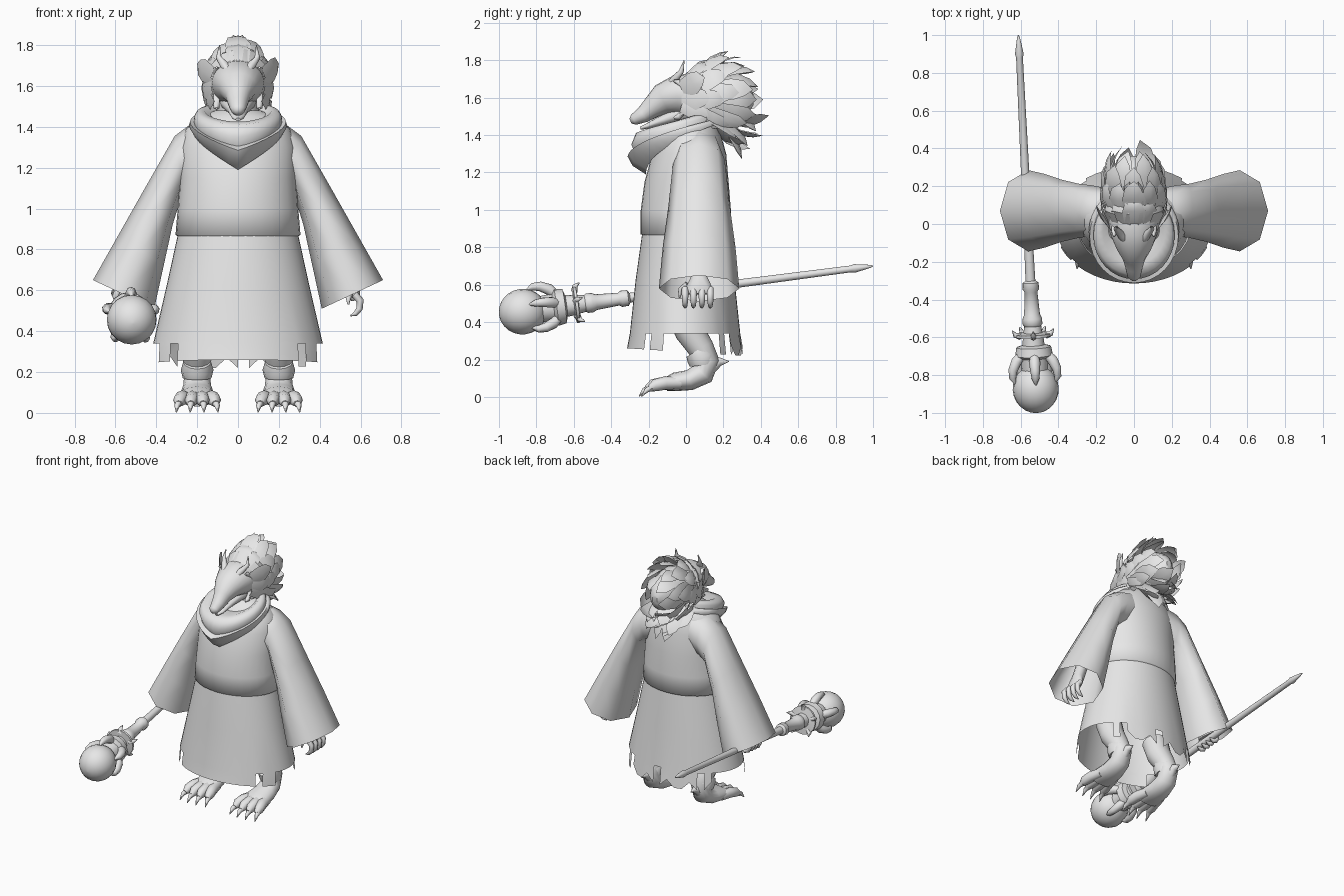
import bpy, bmesh, math, random
from mathutils import Vector

if "Cube" in bpy.data.objects:
    bpy.data.objects.remove(bpy.data.objects["Cube"])

random.seed(4)
grey = bpy.data.materials.new("plain_grey")
grey.diffuse_color = (0.8, 0.8, 0.8, 1)
grey.use_nodes = True
grey.node_tree.nodes["Principled BSDF"].inputs["Base Color"].default_value = grey.diffuse_color
V = Vector


def finish(name, bm, angle=50):
    bmesh.ops.recalc_face_normals(bm, faces=bm.faces)
    me = bpy.data.meshes.new(name)
    bm.to_mesh(me)
    bm.free()
    ob = bpy.data.objects.new(name, me)
    bpy.context.collection.objects.link(ob)
    me.materials.append(grey)
    bpy.ops.object.select_all(action='DESELECT')
    ob.select_set(True)
    bpy.context.view_layer.objects.active = ob
    bpy.ops.object.shade_smooth_by_angle(angle=math.radians(angle))
    return ob


def loft(bm, rings, caps=False, keep=None):
    """Skin closed rings; keep(row, column) can leave faces out."""
    rows = [[bm.verts.new(p) for p in r] for r in rings]
    n = len(rows[0])
    for i in range(len(rows) - 1):
        for j in range(n):
            k = (j + 1) % n
            if keep is None or keep(i, j):
                bm.faces.new((rows[i][j], rows[i][k], rows[i + 1][k], rows[i + 1][j]))
    if caps:
        bm.faces.new(rows[0])
        bm.faces.new(rows[-1])


def tube(bm, pts, radii, sides=10, ref=(0, 0, 1)):
    """Tube along a path; each radius is a number or a pair."""
    pts = [V(p) for p in pts]
    rings = []
    for i, p in enumerate(pts):
        t = (pts[min(i + 1, len(pts) - 1)] - pts[max(i - 1, 0)]).normalized()
        a = t.cross(V(ref)).normalized()
        b = a.cross(t)
        r = radii[i]
        ra, rb = r if isinstance(r, tuple) else (r, r)
        rings.append([p + a * ra * math.cos(q) + b * rb * math.sin(q)
                      for q in (math.tau * k / sides for k in range(sides))])
    loft(bm, rings, True)


def oval(rx, yf, yb, zf, zb, n=48, power=1):
    """Horizontal ring from front (yf, zf) to back (yb, zb); low power makes a V."""
    out = []
    for k in range(n):
        a = math.tau * k / n
        f = (1 - math.cos(a)) / 2
        out.append(V((rx * math.sin(a), yf + (yb - yf) * f, zf + (zb - zf) * f ** power)))
    return out


def blade(bm, root, tip, width, out, bow=0.03):
    """Flat pointed feather with a raised ridge."""
    root, tip, out = V(root), V(tip), V(out).normalized()
    side = (tip - root).cross(out).normalized() * width
    mid = root.lerp(tip, 0.5) + out * bow
    shp = root.lerp(tip, 0.8) + out * bow * 0.6
    pts = [root - side * 0.8, root + out * 0.012, root + side * 0.8,
           mid - side, mid + out * 0.012, mid + side,
           shp - side * 0.8, shp + out * 0.008, shp + side * 0.6, tip]
    v = [bm.verts.new(p) for p in pts]
    for f in ((0, 1, 4, 3), (1, 2, 5, 4), (3, 4, 7, 6), (4, 5, 8, 7), (6, 7, 9), (7, 8, 9)):
        bm.faces.new([v[i] for i in f])


# Skirt with a tattered hem
bm = bmesh.new()
skirt = [oval(.295, -.235, .23, .87, .87), oval(.35, -.27, .26, .62, .62),
         oval(.415, -.3, .29, .34, .34), oval(.42, -.315, .305, .26, .22)]
for k, p in enumerate(skirt[3]):
    if 16 < k < 32 and k % 3 == 1:
        p.z += .05


def hem(i, j):
    side = 8 < j < 17 or 30 < j < 39
    return i < 2 or not (side or j in (6, 41, 18, 23, 29))


loft(bm, skirt, keep=hem)
finish("robe_skirt", bm)

# Upper robe with its lower edge tucked under
bm = bmesh.new()
loft(bm, [oval(rx, f, b, z, z, 32) for rx, f, b, z in (
    (.285, -.225, .225, .862), (.306, -.243, .24, .87), (.295, -.242, .24, 1.0),
    (.285, -.222, .228, 1.15), (.285, -.18, .215, 1.3), (.255, -.14, .19, 1.39),
    (.19, -.1, .165, 1.45), (.11, -.05, .15, 1.48))])
finish("robe_top", bm, 180)

# Wide sleeves, open at the cuff
for s, nm in ((1, "right"), (-1, "left")):
    bm = bmesh.new()
    rings = []
    for ox, oz, ix, iz, h in ((.14, 1.44, .16, 1.15, .12), (.23, 1.415, .22, 1.13, .135),
                              (.31, 1.355, .265, 1.1, .142), (.45, 1.11, .32, .92, .165),
                              (.58, .88, .365, .715, .195), (.71, .65, .41, .51, .215)):
        o, i = V((s * ox, .07, oz)), V((s * ix, .07, iz))
        c, a = (o + i) / 2, (o - i) / 2
        rings.append([c + a * math.cos(q) + V((0, h * math.sin(q), 0))
                      for q in (math.tau * k / 8 for k in range(8))])
    loft(bm, rings)
    finish(nm + "_sleeve", bm, 100)

# Folded cowl around the neck, dipping to a V at the chest
bm = bmesh.new()
loft(bm, [oval(*r[:5], 32, r[5]) for r in (
    (.225, -.215, .2, 1.19, 1.47, .5), (.24, -.285, .2, 1.235, 1.48, .5),
    (.235, -.312, .18, 1.285, 1.49, .55), (.215, -.275, .17, 1.305, 1.49, .65),
    (.215, -.292, .165, 1.35, 1.51, .7), (.2, -.268, .16, 1.41, 1.52, .8),
    (.165, -.215, .14, 1.425, 1.53, .9), (.13, -.15, .13, 1.42, 1.5, 1),
    (.09, -.04, .12, 1.42, 1.48, 1))])
finish("cowl", bm, 70)

# Head with muzzle, jaw and neck
bm = bmesh.new()
head = ((-.297, 1.475, .014, .014), (-.28, 1.482, .034, .03), (-.23, 1.508, .046, .044),
        (-.18, 1.548, .06, .06), (-.125, 1.59, .094, .085), (-.05, 1.615, .128, .108),
        (.06, 1.61, .138, .125), (.16, 1.58, .12, .12), (.23, 1.56, .04, .05))
tube(bm, [(0, y, z) for y, z, _, _ in head], [(a, b) for _, _, a, b in head], 20)
jaw = ((-.245, 1.436, .012, .008), (-.21, 1.447, .032, .014), (-.12, 1.48, .05, .03),
       (0, 1.52, .09, .05))
tube(bm, [(0, y, z) for y, z, _, _ in jaw], [(a, b) for _, _, a, b in jaw], 12)
tube(bm, [(0, .06, 1.3), (0, .07, 1.45), (0, .08, 1.58)], [.12, .1, .11], 14, (0, 1, 0))
finish("head", bm, 60)

bm = bmesh.new()
for s in (1, -1):
    # brow horns, cheek frills and fan ears
    tube(bm, [(s * .045, -.09, 1.665), (s * .065, -.06, 1.70), (s * .095, -.025, 1.74),
              (s * .09, -.01, 1.8)], [.02, .022, .014, .002], 8, (0, 1, 0))
    tube(bm, [(s * .105, -.065 + .065 * math.sin(a), 1.59 + .1 * math.cos(a)) for a in
              (math.pi * k / 8 for k in range(9))], [.006] + [.016] * 7 + [.006], 6, (1, 0, 0))
    for tip, w in (((.2, .1, 1.71), .06), ((.175, .13, 1.59), .06), ((.15, .12, 1.5), .05)):
        blade(bm, (s * .12, -.02, 1.6 + (tip[2] - 1.6) * .4), (s * tip[0], tip[1], tip[2]),
              w, (s, -.35, 0), .008)
finish("horns_and_ears", bm, 60)

# Feather mane swept back in layers over a full core
bm = bmesh.new()
for y0, y1, rx, rz, cnt, lim in ((-.01, .13, .135, .195, 7, 85), (.02, .22, .155, .25, 9, 120),
                                 (.07, .3, .15, .225, 9, 160), (.12, .365, .12, .16, 8, 165),
                                 (.17, .4, .06, .08, 6, 150)):
    for k in range(cnt):
        a = math.radians(-lim + 2 * lim * k / (cnt - 1))
        sx, cz = math.sin(a), math.cos(a)
        low = max(0, -cz)
        j = random.uniform(.94, 1.06)
        root = (.115 * sx, y0 + .04 * low, 1.59 + .115 * cz)
        tip = (rx * sx * j, y1 * j + .03 * low, 1.59 + rz * cz * (1 + .2 * low) * j)
        blade(bm, root, tip, random.uniform(.05, .065), (sx, .1, cz), .03)
for s in (1, -1):
    for x0, y0, z0, x1, y1, z1, w in ((.02, .08, 1.7, .022, .225, 1.85, .035),
                                      (.03, .17, 1.5, .035, .3, 1.27, .05),
                                      (.07, .17, 1.5, .09, .33, 1.34, .055),
                                      (.04, .22, 1.54, .05, .375, 1.42, .055),
                                      (.1, .1, 1.5, .13, .27, 1.38, .06)):
        blade(bm, (s * x0, y0, z0), (s * x1, y1, z1), w,
              (s * .3, -.3, 1) if z1 > z0 else (s * .4, 1, .3), .015)
tube(bm, [(0, y, 1.59) for y in (.05, .12, .2, .27, .33, .36)],
     [(.12, .135), (.13, .155), (.125, .15), (.1, .125), (.06, .08), (.02, .03)], 12)
finish("feather_mane", bm, 35)

# Clawed feet
for s, nm in ((1, "right"), (-1, "left")):
    bm = bmesh.new()
    x = s * .2
    leg = ((-.02, .46, .085), (.02, .35, .08), (.08, .26, .07), (.115, .19, .065),
           (.09, .125, .064), (.02, .09, .055), (-.06, .08, .05), (-.11, .065, .035))
    tube(bm, [(x, y, z) for y, z, _ in leg],
         [(r, w) for (_, _, r), w in zip(leg, (.09, .085, .07, .064, .07, .082, .092, .088))],
         14, (1, 0, 0))
    # ankle wrap and heel spur
    tube(bm, [(x, .06, .25), (x, .085, .21), (x, .09, .17)], [.068, .08, .07], 12, (1, 0, 0))
    tube(bm, [(x, .13, .16), (x, .18, .19), (x, .23, .19)], [.04, .025, .002], 8, (1, 0, 0))
    for k in range(4):
        d = (k - 1.5) / 1.5
        f = -.02 * (1 - abs(d))
        tube(bm, [(x + d * .055, -.03, .075), (x + d * .072, -.11, .075 + f * .1),
                  (x + d * .085, -.165 + f, .062), (x + d * .09, -.195 + f, .045)],
             [.032, .036, .033, .018], 8)
        tube(bm, [(x + d * .09, -.18 + f, .048), (x + d * .097, -.21 + f, .037),
                  (x + d * .102, -.238 + f, .002)], [.02, .015, .002], 6)
    finish(nm + "_foot", bm, 60)

# Relaxed right hand
bm = bmesh.new()
tube(bm, [(.49, .07, .8), (.54, .07, .65), (.57, .07, .58), (.575, .07, .55)],
     [(.04, .04), (.04, .04), (.03, .075), (.02, .07)], 10, (0, 1, 0))
for k in range(4):
    y = -.005 + k * .045
    tube(bm, [(.57, y, .58), (.598, y, .55), (.595, y, .51), (.575, y, .485), (.55, y, .475)],
         [.018, .018, .016, .012, .003], 8, (0, 1, 0))
tube(bm, [(.555, .01, .6), (.54, -.03, .57), (.54, -.035, .53)], [.02, .016, .004], 8, (1, 0, 0))
finish("right_hand", bm, 60)


# Staff: points along its slanting axis, addressed by depth
A, B = V((-.52, -.88, .455)), V((-.612, 1, .7))
axis = (B - A).normalized()
U = axis.cross(V((0, 0, 1))).normalized()
W = U.cross(axis)


def on(y, r=0, a=0):
    return A.lerp(B, (y + .88) / 1.88) + U * r * math.cos(a) + W * r * math.sin(a)


# Gripping left hand
bm = bmesh.new()
tube(bm, [(-.49, .07, .8), (-.54, .07, .67), (-.562, .07, .61)],
     [(.04, .04), (.04, .045), (.025, .07)], 10, (0, 1, 0))
for k in range(4):
    y = .01 + k * .04
    tube(bm, [on(y, .035, math.radians(a)) for a in (90, 135, 180, 225, 270, 320)],
         [.018, .019, .018, .016, .014, .004], 8, (0, 1, 0))
finish("left_hand", bm, 60)

# Shaft with collars
bm = bmesh.new()
prof = ((1.0, .003), (.975, .01), (.9, .023), (.88, .018), (.28, .022), (-.13, .024), (-.3, .026),
        (-.31, .042), (-.345, .044), (-.36, .034), (-.48, .042), (-.5, .052), (-.53, .052),
        (-.54, .045), (-.575, .05), (-.58, .098), (-.595, .098), (-.6, .055), (-.64, .058),
        (-.65, .092), (-.695, .1), (-.71, .075), (-.78, .07))
tube(bm, [on(y) for y, _ in prof], [r for _, r in prof], 16)
finish("staff_shaft", bm, 40)

# Orb and the claws that hold it
bm = bmesh.new()
orb = [math.pi * (k + .15) / 12.3 for k in range(13)]
tube(bm, [on(-.873 - .127 * math.cos(a)) for a in orb], [.122 * math.sin(a) for a in orb], 20)
finish("staff_orb", bm, 60)
bm = bmesh.new()
for k in range(5):
    a = math.tau * k / 5 + .3
    ref = U * math.sin(a) - W * math.cos(a)
    tube(bm, [on(-.69, .07, a), on(-.72, .1, a), on(-.765, .122, a), on(-.805, .125, a),
              on(-.84, .112, a)], [.024, .03, .026, .02, .004], 8, ref)
    tube(bm, [on(-.59, .07, a), on(-.58, .1, a), on(-.555, .115, a)], [.018, .014, .003], 6, ref)
finish("staff_claws", bm, 60)
